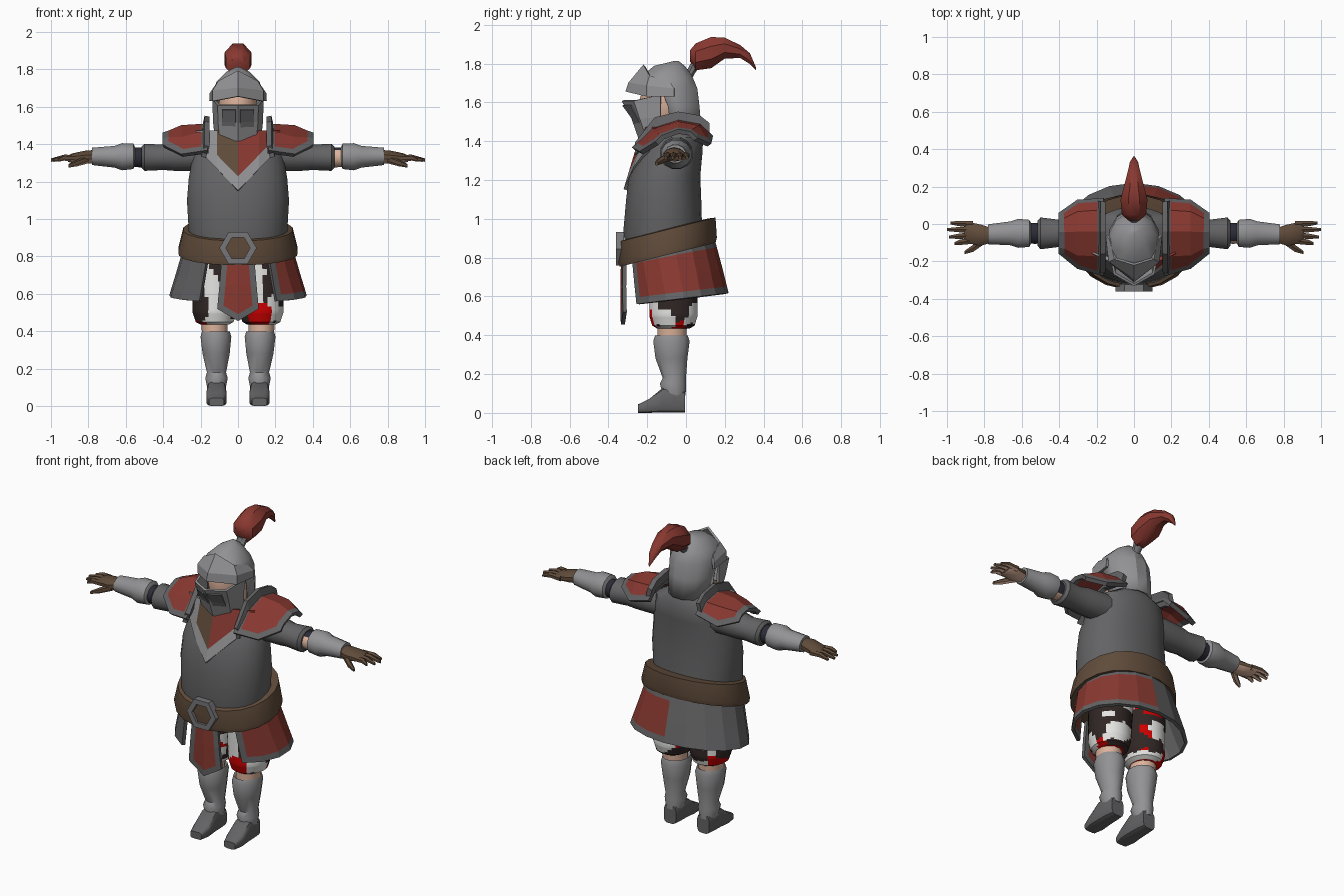
import bpy, bmesh, math, random
from mathutils import Vector

if "Cube" in bpy.data.objects:
    bpy.data.objects.remove(bpy.data.objects["Cube"])

random.seed(5)
COL = {
    "dark_steel": (0.125, 0.125, 0.13), "light_steel": (0.29, 0.29, 0.30),
    "mid_steel": (0.18, 0.18, 0.19), "red_cloth": (0.25, 0.04, 0.03),
    "brown_leather": (0.115, 0.07, 0.042), "skin": (0.72, 0.45, 0.33),
    "white_cloth": (0.78, 0.78, 0.76), "black_cloth": (0.03, 0.02, 0.018),
    "bright_red": (0.6, 0.0, 0.0), "navy_cloth": (0.025, 0.025, 0.04)}
MAT = {}
for key, c in COL.items():
    MAT[key] = bpy.data.materials.new(key)
    MAT[key].diffuse_color = (*c, 1)


def finish(name, bm, mats, rule, mirror=False, thick=0, angle=40):
    """Colour the faces by rule, then make the object with its modifiers."""
    bm.normal_update()
    if rule:
        for f in bm.faces:
            f.material_index = rule(f)
    me = bpy.data.meshes.new(name)
    for f in bm.faces:
        f.smooth = angle > 0
    bm.to_mesh(me)
    bm.free()
    if angle:
        me.set_sharp_from_angle(angle=math.radians(angle))
    for m in mats:
        me.materials.append(MAT[m])
    ob = bpy.data.objects.new(name, me)
    bpy.context.collection.objects.link(ob)
    if thick:
        sol = ob.modifiers.new("thickness", "SOLIDIFY")
        sol.thickness, sol.offset = thick, 0
    if mirror:
        ob.modifiers.new("mirror", "MIRROR")
    return ob


def tube(name, secs, mats, axis="Z", n=16, rule=None, mirror=False, slope=0,
         sq=1.0, sub=1, keep=None, thick=0, angle=40):
    """Loft ellipses (t, a, b, ra, rb) along an axis; slope tilts z with y."""
    full = []
    for s0, s1 in zip(secs, secs[1:]):
        full += [[p + (q - p) * k / sub for p, q in zip(s0, s1)] for k in range(sub)]
    full.append(secs[-1])
    bm = bmesh.new()
    rings = []
    for t, a, b, ra, rb in full:
        ring = []
        for i in range(n):
            w = 2 * math.pi * (i + 0.5) / n
            c, s = math.cos(w), math.sin(w)
            u = a + ra * math.copysign(abs(c) ** sq, c)
            v = b + rb * math.copysign(abs(s) ** sq, s)
            p = {"Z": (u, v, t + slope * (v - b)), "X": (t, u, v), "Y": (u, t, v)}[axis]
            ring.append(bm.verts.new(p))
        rings.append(ring)
    for r0, r1 in zip(rings, rings[1:]):
        for i in range(n):
            j = (i + 1) % n
            bm.faces.new((r0[i], r0[j], r1[j], r1[i]))
    bm.faces.new(rings[0])
    bm.faces.new(rings[-1])
    bmesh.ops.recalc_face_normals(bm, faces=bm.faces)
    if keep:
        drop = [f for f in bm.faces if not keep(f.calc_center_median())]
        bmesh.ops.delete(bm, geom=drop, context="FACES")
    return finish(name, bm, mats, rule, mirror, thick, angle)


def sheet(name, rows, mats, thick=0.02, inset=0, rule=None, mirror=False, angle=0):
    """Plate from a grid of points; inset leaves a border (0) and inside (1)."""
    bm = bmesh.new()
    g = [[bm.verts.new(p) for p in r] for r in rows]
    for r0, r1 in zip(g, g[1:]):
        for i in range(len(r0) - 1):
            bm.faces.new((r0[i], r0[i + 1], r1[i + 1], r1[i]))
    bmesh.ops.recalc_face_normals(bm, faces=bm.faces)
    if inset:
        inner = list(bm.faces)
        bmesh.ops.inset_region(bm, faces=inner, thickness=inset, use_boundary=True,
                               use_even_offset=True)
        for f in inner:
            f.material_index = 1 if rule is None or rule(f) else 0
        rule = None
    return finish(name, bm, mats, rule, mirror, thick, angle)


def both(half):
    """Extend a row given from the centre outward to both sides."""
    return [(-x, y, z) for x, y, z in reversed(half[1:])] + half


# Torso, belt and buckle
tube("breastplate", [(.80, 0, -.10, .25, .20), (.93, 0, -.12, .265, .205),
     (1.10, 0, -.115, .275, .195), (1.22, 0, -.11, .265, .185), (1.33, 0, -.08, .245, .165),
     (1.42, 0, -.05, .21, .14), (1.47, 0, -.03, .12, .09)], ["dark_steel"], n=24, sq=.9)
tube("belt", [(.815, 0, -.095, .32, .25), (.84, 0, -.095, .322, .257),
     (.945, 0, -.095, .295, .25), (.95, 0, -.095, .26, .21)], ["brown_leather"],
     n=20, slope=.25, sq=.95)
bm = bmesh.new()
hexes = [[bm.verts.new((r * math.cos(k * math.pi / 3), y, .845 + r * math.sin(k * math.pi / 3)))
          for k in range(6)] for r, y in ((.1, -.32), (.1, -.362), (.065, -.362), (.065, -.345))]
for a, b in zip(hexes, hexes[1:]):
    for k in range(6):
        bm.faces.new((a[k], a[k - 1], b[k - 1], b[k]))
bm.faces.new(hexes[0])
plate = bm.faces.new(hexes[-1])
bmesh.ops.recalc_face_normals(bm, faces=bm.faces)
plate.material_index = 1
finish("buckle", bm, ["mid_steel", "brown_leather"], None, angle=0)

# Skirt open at the front, red on one half
A0, N = math.radians(34), 14
skirt = []
for z, cy, rx, ry, sl in ((.84, -.085, .285, .225, .2), (.70, -.06, .325, .24, .15),
                          (.585, -.04, .36, .25, .12)):
    skirt.append([(rx * math.sin(a), cy - ry * math.cos(a), z - sl * ry * math.cos(a))
                  for a in (A0 + (2 * math.pi - 2 * A0) * k / N for k in range(N + 1))])
sheet("skirt", skirt, ["dark_steel", "red_cloth"], inset=.035,
      rule=lambda f: f.calc_center_median().x > 0)

# Hanging front panel
sheet("front_panel", [both([(0, -.325, .80), (.085, -.315, .80)]),
                      both([(0, -.328, .65), (.098, -.318, .65)]),
                      both([(0, -.325, .455), (.11, -.315, .52)])],
      ["dark_steel", "red_cloth"], inset=.032)

# V-shaped chest plate
rows = []
for k in range(4):
    row = []
    for x in (-.22, -.11, 0, .11, .22):
        bot = 1.15 + abs(x) * 1.05
        z = (bot, bot + .075, (bot + .075 + 1.47) / 2, 1.47)[k]
        row.append((x, -.312 + (z - 1.15) * .3 + 1.4 * x * x, z))
    rows.append(row)


def chest_colour(f):
    c = f.calc_center_median()
    if c.z < 1.19 + abs(c.x) * 1.05 or abs(c.x) > .2:
        return 0
    return 1 if c.x > 0 else (2 if c.x > -.1 and c.z > 1.3 else 0)


sheet("chest_plate", rows, ["light_steel", "red_cloth", "brown_leather"], .02,
      rule=chest_colour)

# Shoulder plates with upright neck guards
sheet("shoulder_plate", [
    [(.16, y, z) for y, z in ((-.27, 1.36), (-.17, 1.46), (-.04, 1.50), (.07, 1.48), (.13, 1.42))],
    [(.30, y, z) for y, z in ((-.23, 1.34), (-.16, 1.43), (-.04, 1.49), (.06, 1.47), (.12, 1.38))],
    [(.40, y, z) for y, z in ((-.15, 1.39), (-.12, 1.42), (-.04, 1.45), (.02, 1.44), (.05, 1.41))]],
    ["dark_steel", "red_cloth"], .025, inset=.033, mirror=True)
guard = ((-.26, 1.33, 1.39), (-.16, 1.42, 1.52), (-.04, 1.46, 1.55), (.07, 1.44, 1.53), (.12, 1.41, 1.49))
sheet("neck_guard", [[(.185, y, a) for y, a, b in guard], [(.165, y, b) for y, a, b in guard]],
      ["dark_steel"], .028, mirror=True)

# Arms: sleeve, elbow, bracer
tube("sleeve", [(.18, -.05, 1.34, .085, .085), (.34, -.05, 1.335, .082, .08),
     (.40, -.05, 1.33, .075, .07), (.50, -.05, 1.33, .088, .075), (.515, -.05, 1.33, .07, .06)],
     ["dark_steel"], "X", 12, mirror=True)
tube("bracer", [(.55, -.05, 1.335, .055, .05), (.56, -.05, 1.335, .075, .07),
     (.62, -.05, 1.333, .08, .075), (.66, -.05, 1.333, .066, .06), (.78, -.055, 1.335, .055, .048)],
     ["light_steel"], "X", 12, mirror=True)
for s, side in ((-1, "left"), (1, "right")):
    tube("elbow_" + side, [(s * .48, -.05, 1.33, .055, .055), (s * .53, -.05, 1.33, .058, .055),
         (s * .58, -.05, 1.33, .055, .052)], ["navy_cloth", "skin"], "X", 12,
         rule=lambda f, s=s: int(s > 0 and f.calc_center_median().y + f.calc_center_median().z < 1.29
                                 and abs(f.calc_center_median().x) > .5))

# Gloved hands with bare palms
GLOVE, palm = ["brown_leather", "skin"], lambda f: int(f.normal.z < -.3)
tube("palm", [(.76, -.06, 1.335, .04, .035), (.82, -.06, 1.33, .06, .035),
     (.89, -.045, 1.325, .06, .025), (.91, -.045, 1.322, .045, .015)], GLOVE, "X", 10, palm, True)
for i, (y0, y1, tip) in enumerate(((.0, .005, .98), (-.03, -.03, 1.0), (-.06, -.07, .99), (-.09, -.105, .96))):
    tube("finger_%d" % i, [(.86, y0, 1.325, .018, .018), (.93, (y0 + y1) / 2, 1.328, .017, .016),
         (tip, y1, 1.315, .009, .009)], GLOVE, "X", 6, palm, True)
tube("thumb", [(.80, -.085, 1.32, .025, .022), (.86, -.13, 1.30, .022, .018),
     (.905, -.152, 1.285, .01, .01)], GLOVE, "X", 6, palm, True)

# Patchwork shorts coloured by the nearest of random seeds
seeds = [(Vector((random.uniform(-.26, .26), random.uniform(-.2, .08), random.uniform(.42, .8))),
          random.choice((0, 0, 0, 0, 1, 1, 1, 2))) for _ in range(75)]


def patch(f):
    c = f.calc_center_median()
    return min(seeds, key=lambda q: (q[0] - c).length)[1]


for s, side in ((-1, "left"), (1, "right")):
    tube("shorts_" + side, [(.80, s * .115, -.06, .13, .13), (.60, s * .122, -.065, .122, .125),
         (.50, s * .125, -.065, .118, .125), (.45, s * .125, -.065, .102, .11),
         (.435, s * .125, -.065, .075, .085)],
         ["white_cloth", "black_cloth", "bright_red"], n=32, sub=6, rule=patch)

# Legs: knee, greave, boot
tube("knee", [(.34, .122, -.075, .068, .075), (.48, .128, -.07, .075, .08)], ["skin"], n=12, mirror=True)
tube("greave", [(.09, .115, -.06, .05, .06), (.15, .115, -.067, .062, .07),
     (.18, .115, -.06, .053, .062), (.28, .117, -.075, .075, .085), (.37, .118, -.075, .085, .097),
     (.40, .118, -.075, .077, .087), (.385, .118, -.075, .06, .065)], ["light_steel"], n=12, mirror=True)
tube("boot", [(-.005, .115, .055, .042, .055), (-.06, .115, .065, .05, .065),
     (-.12, .115, .065, .052, .065), (-.19, .115, .036, .055, .036), (-.248, .115, .022, .04, .022)],
     ["dark_steel"], "Y", 12, mirror=True, sq=.5)

# Head and helmet
tube("neck", [(1.40, 0, -.06, .09, .09), (1.56, 0, -.08, .09, .09)], ["skin"])
tube("face", [(1.46, 0, -.12, .05, .07), (1.52, 0, -.11, .09, .11), (1.62, 0, -.10, .105, .14),
     (1.69, 0, -.10, .09, .12)], ["skin"])
tube("helmet_skull", [(1.46, 0, -.045, .122, .125), (1.58, 0, -.06, .13, .13),
     (1.67, 0, -.09, .135, .15), (1.73, 0, -.10, .117, .135), (1.785, 0, -.085, .06, .08),
     (1.81, 0, -.05, .008, .01)], ["light_steel"], n=12, angle=30, thick=.008,
     keep=lambda c: c.z > 1.65 or (c.y > -.1 and c.z > 1.47))
sheet("helmet_brow", [both([(0, -.305, 1.655), (.13, -.2, 1.63), (.147, -.06, 1.63)]),
                      both([(0, -.29, 1.70), (.13, -.2, 1.685), (.145, -.06, 1.67)]),
                      both([(0, -.215, 1.79), (.10, -.185, 1.735), (.125, -.08, 1.70)])],
      ["light_steel"], .014)
VISOR = ((1.61, .13, -.325, -.265), (1.52, .127, -.275, -.235), (1.42, .115, -.24, -.2))
sheet("visor", [both([(0, yf, z), (.8 * w, ys, z), (w, -.13, z + (.03 if z > 1.6 else 0))])
                for z, w, yf, ys in VISOR], ["light_steel"], .014)
sheet("visor_panel", [[(x, yf + (ys - yf) * x / (.8 * w) - .008, z + dz) for x in (.012, .085)]
                      for (z, w, yf, ys), dz in zip(VISOR, (-.025, 0, .03))],
      ["mid_steel"], .006, mirror=True)

# Plume
tube("plume_socket", [(1.70, 0, -.01, .03, .03), (1.745, 0, .02, .025, .025), (1.80, 0, .05, .035, .03)],
     ["mid_steel"], n=8)
tube("plume", [(.02, 0, 1.84, .035, .03), (.05, 0, 1.835, .07, .075), (.13, 0, 1.857, .078, .087),
     (.20, 0, 1.88, .058, .058), (.28, 0, 1.862, .036, .036), (.33, 0, 1.825, .024, .03),
     (.36, 0, 1.775, .005, .008)], ["red_cloth"], "Y", 8)

for m in bpy.data.materials:
    if m.users and not m.is_grease_pencil:
        m.use_nodes = True
        m.node_tree.nodes["Principled BSDF"].inputs["Base Color"].default_value = m.diffuse_color
